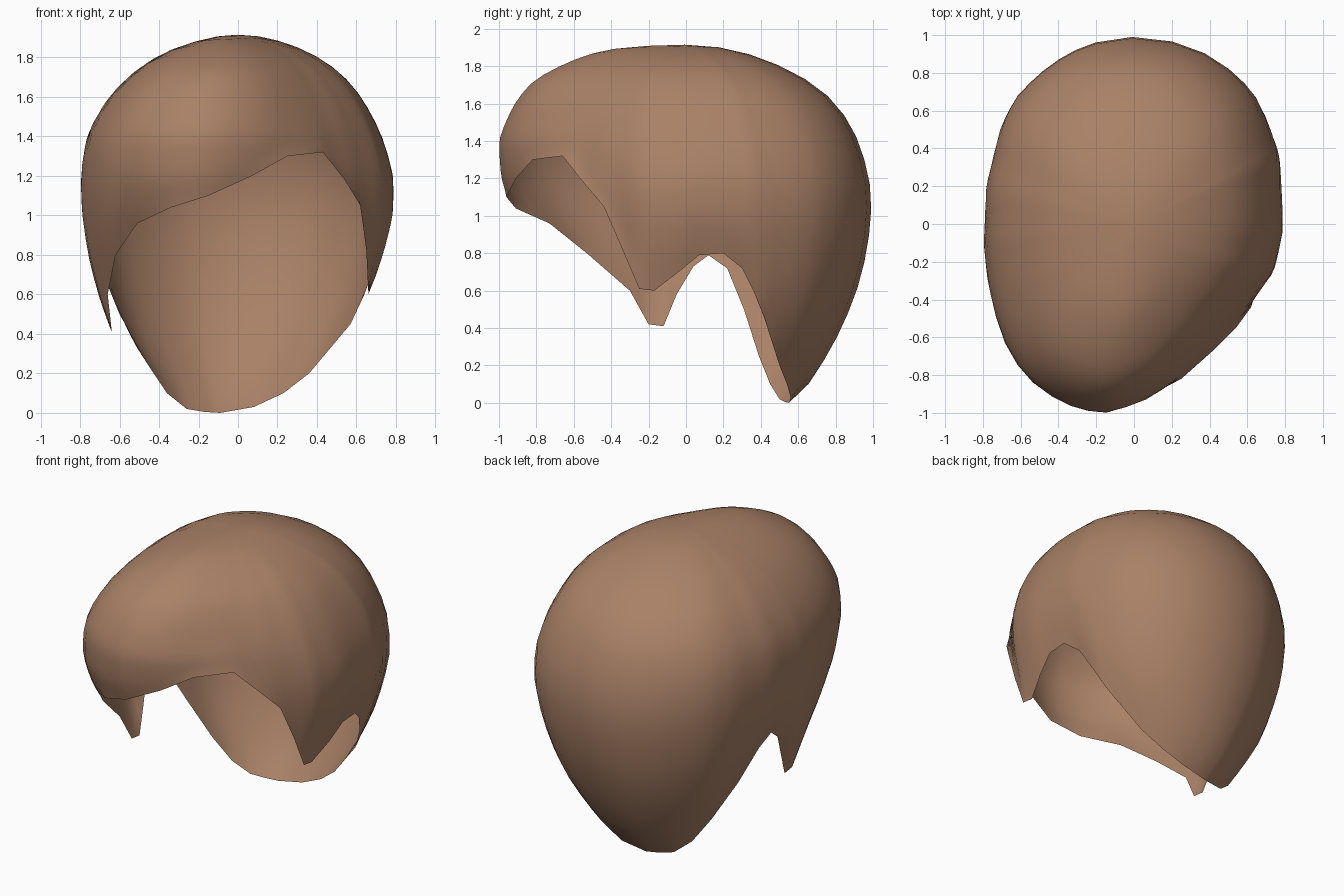
import bpy, bmesh, math
from mathutils import Vector

if "Cube" in bpy.data.objects:
    bpy.data.objects.remove(bpy.data.objects["Cube"])

TOP = 1.915
RINGS = 18

# widest outline seen from above
OUTLINE = [(0.79, 0.1), (0.775, 0.36), (0.67, 0.66), (0.55, 0.8), (0.4, 0.91), (0.26, 0.97), (0.1, 1.01),
           (-0.05, 1.01), (-0.2, 0.98), (-0.36, 0.91), (-0.5, 0.81), (-0.63, 0.68), (-0.71, 0.52),
           (-0.79, 0.2), (-0.8, -0.1), (-0.78, -0.3), (-0.73, -0.55), (-0.67, -0.71),
           (-0.57, -0.84), (-0.44, -0.93), (-0.3, -0.99), (-0.15, -1.01), (0.07, -0.94), (0.2, -0.86),
           (0.4, -0.67), (0.6, -0.45), (0.74, -0.26), (0.79, -0.05)]

# outline scale at each height: left, right, front, back
HEIGHTS = [TOP, 1.89, 1.82, 1.72, 1.6, 1.41, 1.2, 1.0, 0.8, 0.6, 0.4, 0.2, 0.1, 0.03, 0.0]
LEFT = [0, .22, .48, .67, .82, .96, 1, .99, .95, .88, .78, .6, .5, .43, .4]
RIGHT = [0, .23, .47, .66, .79, .92, 1, 1, .94, .86, .73, .56, .47, .41, .38]
FRONT = [0, .42, .63, .82, .915, 1, .99, .93, .88, .85, .85, .8, .8, .8, .8]
BACK = [0, .24, .46, .66, .81, .92, .985, .995, .97, .92, .845, .74, .68, .615, .56]

# hairline, running around the open lower edge
RIM = [(-.51, -.73, .96), (-.34, -.91, 1.04), (-.15, -.96, 1.10), (.07, -.91, 1.2),
       (.25, -.82, 1.3), (.43, -.66, 1.32), (.54, -.55, 1.18), (.62, -.44, 1.05),
       (.65, -.34, .82), (.66, -.25, .61), (.66, -.17, .60), (.70, -.04, .70),
       (.72, .07, .79), (.72, .2, .8), (.68, .3, .72), (.64, .36, .6), (.57, .42, .45),
       (.36, .5, .2), (.23, .54, .1), (.08, .56, .03), (-.09, .55, 0), (-.17, .53, .005),
       (-.26, .5, .02), (-.36, .45, .1), (-.46, .39, .25), (-.6, .31, .5),
       (-.69, .22, .72), (-.71, .12, .79), (-.70, .04, .73), (-.66, -.05, .58),
       (-.64, -.12, .41), (-.64, -.2, .42), (-.66, -.3, .6), (-.62, -.53, .8)]


def scale_at(table, z):
    u = math.sqrt(max(TOP - z, 0))
    us = [math.sqrt(TOP - h) for h in HEIGHTS]
    for i in range(len(us) - 1):
        if u <= us[i + 1]:
            f = (u - us[i]) / (us[i + 1] - us[i])
            return table[i] + (table[i + 1] - table[i]) * f
    return table[-1]


def outline_at(angle):
    d = Vector((math.cos(angle), math.sin(angle)))
    for i, p in enumerate(OUTLINE):
        a, b = Vector(p), Vector(OUTLINE[(i + 1) % len(OUTLINE)])
        if a.x * d.y - a.y * d.x >= 0 and d.x * b.y - d.y * b.x >= 0:
            e = b - a
            return d * ((a.x * e.y - a.y * e.x) / (d.x * e.y - d.y * e.x))
    return d * 0.8


def scales(x, y, z):
    return (scale_at(RIGHT if x > 0 else LEFT, z), scale_at(BACK if y > 0 else FRONT, z))


def column(rim):
    x, y, z = rim
    sx, sy = scales(x, y, z)
    base = outline_at(math.atan2(y / sy, x / sx))

    def point(h):
        kx, ky = scales(base.x, base.y, h)
        return Vector((base.x * kx, base.y * ky, h))

    offset = Vector(rim) - point(z)
    pts = []
    for k in range(1, RINGS + 1):
        t = k / RINGS
        s = 0.5 * t ** 1.8 + 0.5 * t * t * (3 - 2 * t)
        pts.append(point(TOP - (TOP - z) * s) + offset * t ** 6)
    return pts


# hair shell: columns from the crown down to the hairline, one per point and midpoint
bm = bmesh.new()
crown = bm.verts.new((0, 0, TOP))
rim = []
for i, p in enumerate(RIM):
    a, b = Vector(p), Vector(RIM[(i + 1) % len(RIM)])
    rim += [a, (a + b) / 2]
cols = [[bm.verts.new(p) for p in column(r)] for r in rim]
for i, a in enumerate(cols):
    b = cols[(i + 1) % len(cols)]
    bm.faces.new((crown, a[0], b[0]))
    for k in range(RINGS - 1):
        bm.faces.new((a[k], a[k + 1], b[k + 1], b[k]))

# relax the inner surface, keeping the hairline fixed
inner = [v for v in bm.verts if not v.is_boundary]
for _ in range(2):
    bmesh.ops.smooth_vert(bm, verts=inner, factor=0.3, use_axis_x=True, use_axis_y=True, use_axis_z=False)
bmesh.ops.recalc_face_normals(bm, faces=bm.faces)
for f in bm.faces:
    f.smooth = True

mesh = bpy.data.meshes.new("hair_shell")
bm.to_mesh(mesh)
bm.free()
hair = bpy.data.objects.new("hair_shell", mesh)
bpy.context.collection.objects.link(hair)
brown = bpy.data.materials.new("warm_brown")
brown.diffuse_color = (0.40, 0.22, 0.135, 1)
brown.use_nodes = True
brown.node_tree.nodes["Principled BSDF"].inputs["Base Color"].default_value = brown.diffuse_color
mesh.materials.append(brown)
